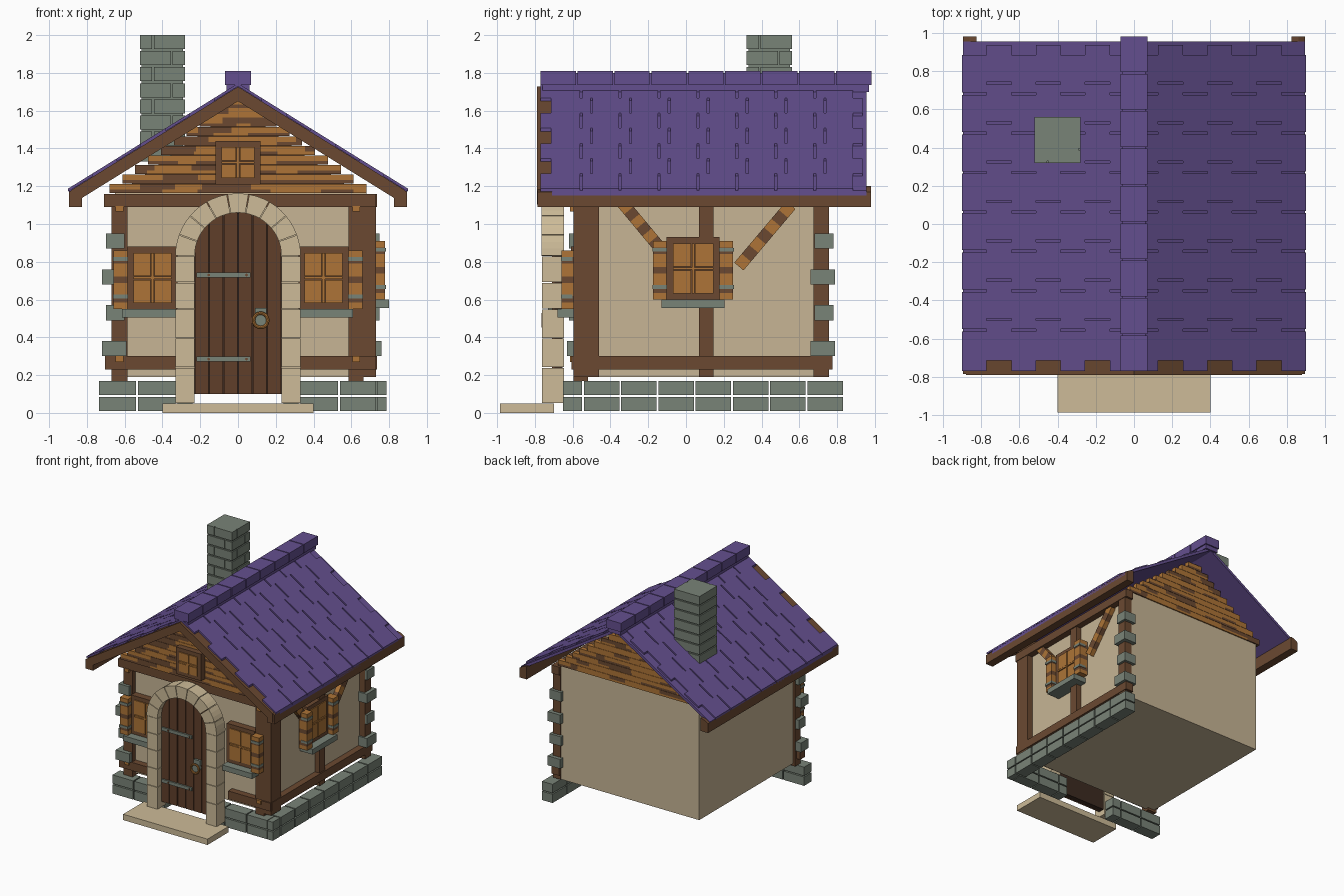
import bpy, bmesh, math, random
from mathutils import Matrix, Vector

if "Cube" in bpy.data.objects:
    bpy.data.objects.remove(bpy.data.objects["Cube"])

random.seed(4)
PALETTE = {"plaster": (199, 181, 149), "pale_stone": (205, 187, 152), "timber": (107, 73, 49),
           "door_wood": (96, 63, 42), "orange_wood": (173, 116, 55), "grey_stone": (121, 131, 119),
           "purple_tile": (100, 79, 143), "dark_gap": (60, 42, 32)}
NAMES = list(PALETTE)
MATS = []
for n, rgb in PALETTE.items():
    m = bpy.data.materials.new(n)
    m.diffuse_color = [((c / 255 + 0.055) / 1.055) ** 2.4 for c in rgb] + [1]
    m.use_nodes = True
    m.node_tree.nodes["Principled BSDF"].inputs["Base Color"].default_value = m.diffuse_color
    MATS.append(m)


class Part:
    """One named object gathered from extruded profiles and boxes."""
    def __init__(self, name):
        self.name, self.bm = name, bmesh.new()

    def prism(self, pts, y0, y1, mat):
        # xz profile extruded along y
        a = [self.bm.verts.new((x, y0, z)) for x, z in pts]
        b = [self.bm.verts.new((x, y1, z)) for x, z in pts]
        n = len(pts)
        fs = [self.bm.faces.new(a), self.bm.faces.new(b[::-1])]
        fs += [self.bm.faces.new((a[i], b[i], b[(i + 1) % n], a[(i + 1) % n])) for i in range(n)]
        for f in fs:
            f.material_index = NAMES.index(mat)
        return a + b

    def box(self, x0, x1, y0, y1, z0, z1, mat):
        return self.prism([(x0, z0), (x1, z0), (x1, z1), (x0, z1)], y0, y1, mat)

    def wall_box(self, side, u0, u1, d0, d1, z0, z1, mat):
        # u runs along the wall, d is the distance outwards
        if side == "front":
            return self.box(u0, u1, -d1, -d0, z0, z1, mat)
        return self.box(d0, d1, u0, u1, z0, z1, mat)

    def disc(self, x, y, z, r, depth, mat):
        mx = Matrix.Translation((x, y, z)) @ Matrix.Rotation(math.pi / 2, 4, 'X')
        vs = bmesh.ops.create_cone(self.bm, cap_ends=True, segments=16, radius1=r,
                                   radius2=r, depth=depth, matrix=mx)["verts"]
        for f in {f for v in vs for f in v.link_faces}:
            f.material_index = NAMES.index(mat)

    def done(self):
        bmesh.ops.recalc_face_normals(self.bm, faces=self.bm.faces[:])
        me = bpy.data.meshes.new(self.name)
        self.bm.to_mesh(me)
        self.bm.free()
        for m in MATS:
            me.materials.append(m)
        ob = bpy.data.objects.new(self.name, me)
        bpy.context.collection.objects.link(ob)


# plaster body and attic core
p = Part("walls")
p.box(-0.65, 0.68, -0.55, 0.75, 0.19, 1.17, "plaster")
p.done()
p = Part("attic_core")
p.prism([(-0.62, 1.17), (0.62, 1.17), (0, 1.62)], -0.58, 0.72, "timber")
p.done()

# gable boards, stepped in towards the ridge, with weathered patches
p = Part("gable_boards")
for y0, y1 in ((-0.62, -0.58), (0.72, 0.76)):
    for i in range(10):
        z0 = 1.165 + 0.05 * i
        hw = (1.665 - z0) * 1.36
        for a, b, w in ((z0, z0 + 0.018, 0.6), (z0 + 0.018, z0 + 0.048, 0.22)):
            x = -hw
            while x < hw:
                e = min(hw, x + random.uniform(0.06, 0.2))
                p.box(x, e, y0, y1, a, b, "timber" if random.random() < w else "orange_wood")
                x = e
p.done()

# roof: base slabs, staggered courses, ridge caps
def top(x):
    return 1.745 - 0.62 * abs(x)

def slope_strip(part, s, xa, xb, hi, lo, y0, y1, mat):
    part.prism([(s * xa, top(xa) - hi), (s * xb, top(xb) - hi),
                (s * xb, top(xb) - lo), (s * xa, top(xa) - lo)], y0, y1, mat)

p = Part("roof_base")
for s in (-1, 1):
    slope_strip(p, s, 0, 0.895, 0.014, 0.04, -0.71, 0.955, "purple_tile")
p.done()
p = Part("roof_tiles")
for s in (-1, 1):
    for c in range(7):
        xa, xb = 0.9 - 0.129 * (c + 1), 0.9 - 0.129 * c
        xa = max(xa, 0)
        off = c % 2
        start, end = (-0.715, 0.935) if off else (-0.77, 0.885)
        cuts = [start] + [(-0.5 if off else -0.555) + 0.206 * k for k in range(7)] + [end]
        for a, b in zip(cuts, cuts[1:]):
            slope_strip(p, s, xa, xb, 0, 0.016, a + (0.006 if a > start else 0),
                        b - (0.006 if b < end else 0), "purple_tile")
p.done()
p = Part("ridge_caps")
for i in range(9):
    y = -0.77 + 0.1955 * i
    p.box(-0.07, 0.07, y, y + 0.187, 1.735, 1.81, "purple_tile")
p.box(-0.06, 0.06, -0.76, 0.97, 1.70, 1.80, "purple_tile")
p.done()

# barge boards and eave beams
p = Part("roof_timbers")
for s in (-1, 1):
    slope_strip(p, s, 0, 0.88, 0.018, 0.095, -0.79, -0.71, "timber")
    p.prism([(s * 0.825, 1.09), (s * 0.895, 1.09), (s * 0.895, 1.17), (s * 0.86, 1.192),
             (s * 0.825, 1.2)], -0.785, 0.98, "timber")
p.done()

# timber frame on the front and right walls
p = Part("timber_frame")
for x0, x1 in ((-0.67, -0.585), (0.585, 0.665)):
    p.box(x0, x1, -0.595, -0.52, 0.17, 1.15, "timber")
    for z in (0.285, 1.08):
        p.box((x0 + x1) / 2 - 0.02, (x0 + x1) / 2 + 0.02, -0.615, -0.59, z - 0.015, z + 0.015, "orange_wood")
p.box(0.665, 0.73, -0.595, -0.46, 0.19, 1.15, "timber")
p.box(-0.71, 0.73, -0.61, -0.54, 1.09, 1.16, "timber")
for x0, x1 in ((-0.705, -0.33), (0.33, 0.73)):
    p.box(x0, x1, -0.605, -0.54, 0.23, 0.30, "timber")
p.box(0.66, 0.725, 0.07, 0.145, 0.19, 1.15, "timber")
p.box(0.66, 0.73, 0.675, 0.757, 0.19, 1.15, "timber")
p.box(0.66, 0.735, -0.59, 0.775, 0.23, 0.30, "timber")
p.box(0.66, 0.735, -0.6, 0.775, 1.09, 1.16, "timber")
p.done()

# striped diagonal braces on the right wall
p = Part("diagonal_braces")
for a, b in (((-0.335, 1.11), (-0.11, 0.84)), ((0.555, 1.1), (0.28, 0.775))):
    a, b = Vector(a), Vector(b)
    d = b - a
    for k in range(7):
        vs = p.box(0.67, 0.72, k / 7 * d.length, (k + 1) / 7 * d.length, -0.032, 0.032,
                   "timber" if k % 2 else "orange_wood")
        t = d.normalized()
        for v in vs:
            q = a + t * v.co.y + Vector((-t.y, t.x)) * v.co.z
            v.co = (v.co.x, q.x, q.y)
p.done()

# windows: frame, four panes, cross bars, striped shutters, sill
def window(name, side, u0, u1, z0, z1, d, shutters=(), sill=None):
    p = Part(name)
    p.wall_box(side, u0, u1, d - 0.03, d + 0.05, z0, z1, "timber")
    m, um, zm = 0.033, (u0 + u1) / 2, (z0 + z1) / 2
    for a, b in ((u0 + m, um - 0.011), (um + 0.011, u1 - m)):
        for c, e in ((z0 + m, zm - 0.011), (zm + 0.011, z1 - m)):
            p.wall_box(side, a, b, d, d + 0.058, c, e, "orange_wood")
    p.wall_box(side, um - 0.007, um + 0.007, d, d + 0.064, z0 + m, z1 - m, "orange_wood")
    p.wall_box(side, u0 + m, u1 - m, d, d + 0.062, zm - 0.006, zm + 0.006, "orange_wood")
    for a, b in shutters:
        h = (z1 - z0 - 0.02) / 9
        for k in range(9):
            p.wall_box(side, a, b, d + 0.02, d + 0.098, z0 + k * h, z0 + (k + 1) * h,
                       "timber" if k % 3 == 1 else "orange_wood")
        for f in (0.2, 0.8):
            z = z0 + f * (z1 - z0)
            p.wall_box(side, a - 0.003, b + 0.003, d + 0.04, d + 0.103, z - 0.01, z + 0.01, "grey_stone")
    if sill:
        p.wall_box(side, sill[0], sill[1], d - 0.02, d + 0.12, z0 - 0.045, z0, "grey_stone")
    p.done()

window("left_window", "front", -0.585, -0.32, 0.55, 0.88, 0.56, [(-0.66, -0.585)], (-0.615, -0.325))
window("right_window", "front", 0.32, 0.585, 0.55, 0.88, 0.56, [(0.585, 0.66)], (0.325, 0.61))
window("side_window", "right", -0.103, 0.178, 0.6, 0.93, 0.68,
       [(-0.175, -0.103), (0.178, 0.25)], (-0.13, 0.205))
window("gable_window", "front", -0.12, 0.12, 1.21, 1.44, 0.62)

# foundation bricks
p = Part("foundation")
for z0, z1 in ((0.01, 0.085), (0.095, 0.17)):
    for x0, x1 in ((-0.735, -0.54), (-0.53, -0.33), (-0.32, -0.24), (0.24, 0.32),
                   (0.33, 0.53), (0.54, 0.73), (0.735, 0.785)):
        p.box(x0, x1, -0.65, -0.55, z0, z1, "grey_stone")
    y = -0.54
    for k in range(7):
        e = y + 0.187
        p.box(0.685, 0.785, y, e, z0, z1, "grey_stone")
        y = e + 0.0102
p.done()

# corner stones
p = Part("corner_stones")
for i, z in enumerate((0.30, 0.49, 0.68, 0.87)):
    o = 0.02 * (i % 2 == 0)
    p.box(-0.70 - o, -0.60 + o / 2, -0.62 - o / 2, -0.53, z, z + 0.08, "grey_stone")
    p.box(0.64, 0.75 + o / 2, 0.68 - o, 0.78 + o / 2, z, z + 0.08, "grey_stone")
p.done()

# chimney: core, coursed slabs and split bricks on two faces
p = Part("chimney")
p.box(-0.51, -0.29, 0.33, 0.55, 1.4, 1.98, "grey_stone")
for i in range(8):
    z1 = 2.0 - 0.085 * i
    z0, o = z1 - 0.074, 0.05 * (1 if i % 2 else -1)
    p.box(-0.52, -0.29, 0.33, 0.56, z0, z1, "grey_stone")
    for a, b in ((0, 0.116 + o), (0.124 + o, 0.24)):
        p.box(-0.52 + a, -0.52 + b, 0.32, 0.33, z0, z1, "grey_stone")
        p.box(-0.29, -0.28, 0.32 + a, 0.32 + b, z0, z1, "grey_stone")
p.done()

# doorstep and stone arch
p = Part("doorstep")
p.box(-0.4, 0.4, -0.985, -0.7, 0, 0.05, "pale_stone")
p.done()
p = Part("door_arch")
zs = (0.05, 0.24, 0.395, 0.55, 0.69, 0.83)
for s in (-1, 1):
    for a, b in zip(zs, zs[1:]):
        p.box(s * 0.23, s * 0.33, -0.762, -0.645, a + 0.002, b - 0.002, "pale_stone")
N = 9
for i in range(N):
    angs = [math.pi * (i + 0.02 + 0.96 * t / 3) / N for t in range(4)]
    pts = [(0.332 * math.cos(t), 0.83 + 0.332 * math.sin(t)) for t in angs]
    pts += [(0.23 * math.cos(t), 0.83 + 0.23 * math.sin(t)) for t in angs[::-1]]
    p.prism(pts, -0.765, -0.645, "pale_stone")
p.done()

# door planks with backing
p = Part("door")
def arc(x):
    return 0.83 + math.sqrt(max(0, 0.232 ** 2 - x * x))
p.prism([(0.229, 0.1)] + [(0.229 * math.cos(math.pi * k / 16), 0.83 + 0.229 * math.sin(math.pi * k / 16))
        for k in range(17)] + [(-0.229, 0.1)], -0.695, -0.655, "dark_gap")
for i in range(6):
    a = -0.231 + 0.077 * i + 0.003
    b = a + 0.071
    p.prism([(a, 0.1), (b, 0.1)] + [(b + (a - b) * t / 4, arc(b + (a - b) * t / 4)) for t in range(5)],
            -0.71, -0.68, "door_wood")
p.done()

# hinges and round handle
p = Part("door_fittings")
for z in (0.285, 0.73):
    p.box(-0.22, 0.065, -0.722, -0.7, z - 0.014, z + 0.014, "grey_stone")
    for x in (-0.155, 0.045):
        p.disc(x, -0.723, z, 0.007, 0.01, "timber")
p.box(0.09, 0.15, -0.73, -0.7, 0.51, 0.555, "grey_stone")
p.disc(0.12, -0.725, 0.49, 0.03, 0.05, "grey_stone")
p.done()
bpy.ops.mesh.primitive_torus_add(location=(0.12, -0.755, 0.49), rotation=(math.pi / 2, 0, 0),
                                 major_radius=0.038, minor_radius=0.009,
                                 major_segments=20, minor_segments=8)
ring = bpy.context.object
ring.name = "door_ring"
ring.data.materials.append(MATS[NAMES.index("orange_wood")])
